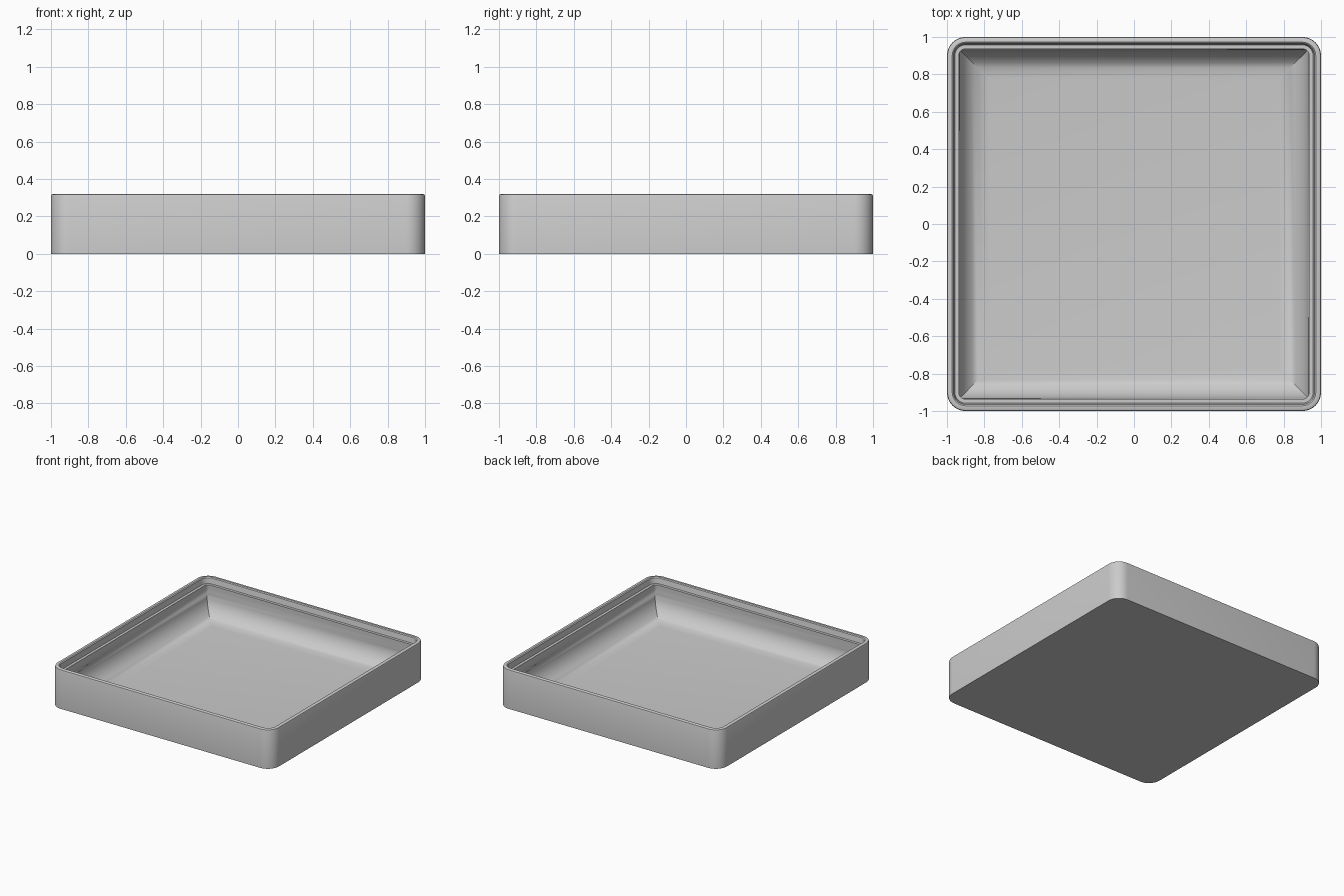
import bpy, bmesh, math

cube = bpy.data.objects.get("Cube")
if cube:
    bpy.data.objects.remove(cube, do_unlink=True)

STEPS = 8  # segments per rounded corner


def rounded_square(bm, half, z, radius):
    """Ring of vertices around a square with rounded corners."""
    ring = []
    c = half - radius
    for k, (sx, sy) in enumerate([(1, 1), (-1, 1), (-1, -1), (1, -1)]):
        for i in range(STEPS + 1):
            a = math.pi / 2 * (k + i / STEPS)
            ring.append(bm.verts.new((sx * c + radius * math.cos(a),
                                      sy * c + radius * math.sin(a), z)))
    return ring


# Profile from base to rim, over the stepped lip and down the wall:
# half width, height, corner radius
profile = [(1.0, 0.0, 0.1), (1.0, 0.308, 0.1), (0.997, 0.316, 0.097),
           (0.988, 0.32, 0.088), (0.972, 0.32, 0.072), (0.965, 0.314, 0.065),
           (0.957, 0.27, 0.055), (0.935, 0.27, 0.03), (0.935, 0.24, 0.02)]

# Coved inner wall with mitred corners
cove, floor_z = 0.16, 0.03
for i in range(9):
    a = math.pi / 2 * i / 8
    profile.append((0.775 + cove * math.cos(a),
                    floor_z + cove * (1 - math.sin(a)), 0.0))

bm = bmesh.new()
rings = [rounded_square(bm, *p) for p in profile]
for lower, upper in zip(rings, rings[1:]):
    n = len(lower)
    for i in range(n):
        j = (i + 1) % n
        bm.faces.new((lower[i], lower[j], upper[j], upper[i]))

# Underside and inner floor
bm.faces.new(rings[0][::-1])
bm.faces.new(rings[-1])
bmesh.ops.remove_doubles(bm, verts=bm.verts[:], dist=0.0001)
bmesh.ops.recalc_face_normals(bm, faces=bm.faces[:])

mesh = bpy.data.meshes.new("tray")
bm.to_mesh(mesh)
bm.free()
tray = bpy.data.objects.new("tray", mesh)
bpy.context.collection.objects.link(tray)

# Plain grey material
grey = bpy.data.materials.new("light_grey")
grey.use_nodes = True
colour = (0.6, 0.6, 0.6, 1)
grey.diffuse_color = colour
grey.node_tree.nodes["Principled BSDF"].inputs["Base Color"].default_value = colour
mesh.materials.append(grey)

# Smooth shading that keeps the edges crisp
bpy.ops.object.select_all(action='DESELECT')
tray.select_set(True)
bpy.context.view_layer.objects.active = tray
bpy.ops.object.shade_smooth_by_angle(angle=math.radians(30))
